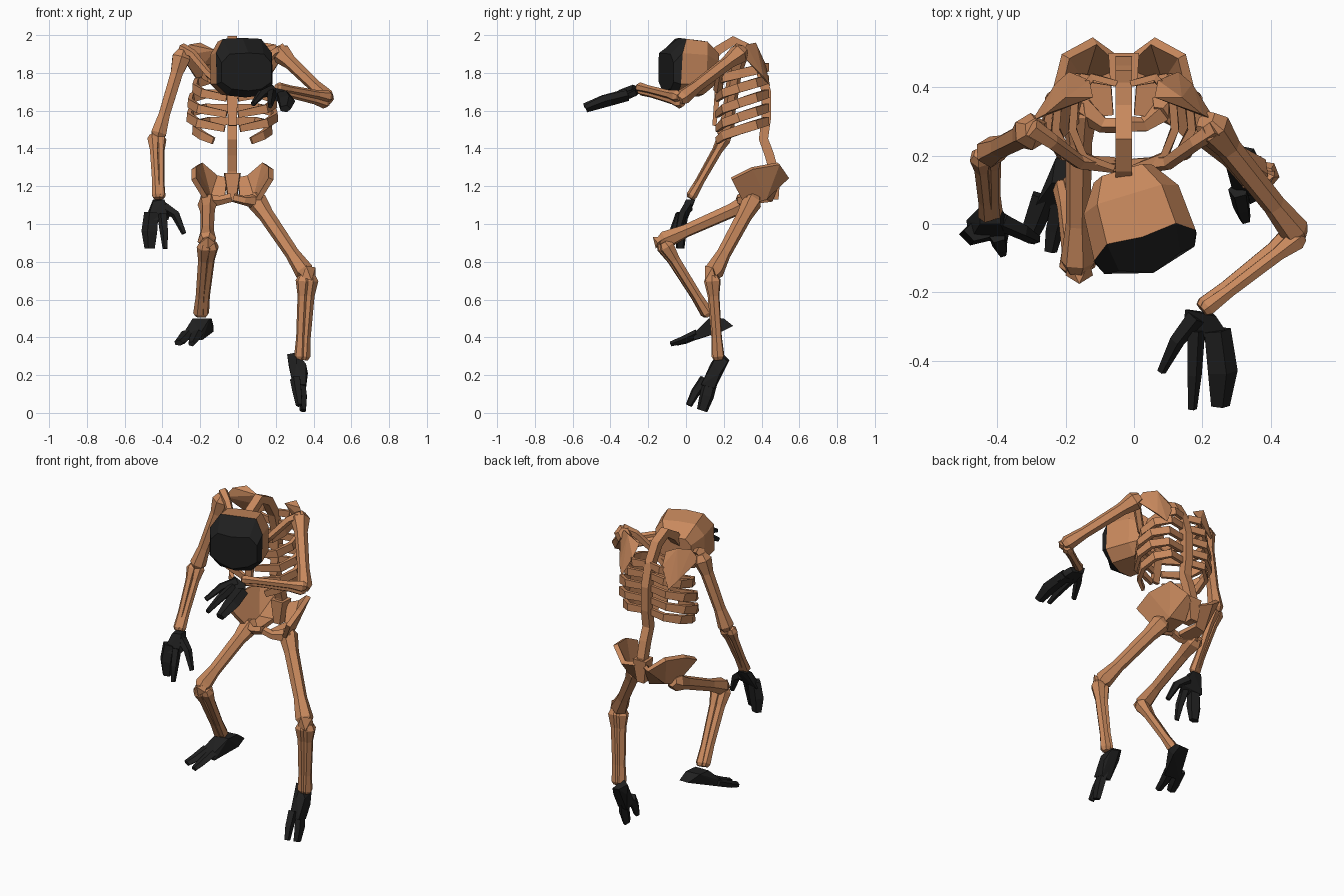
import bpy, bmesh, math
from mathutils import Vector


def material(name, rgb):
    m = bpy.data.materials.new(name)
    m.diffuse_color = (*rgb, 1)
    return m


BONE = material("tan_bone", (0.58, 0.25, 0.11))
BLACK = material("black", (0.014, 0.014, 0.014))


def finish(name, bm, *mats):
    bmesh.ops.recalc_face_normals(bm, faces=bm.faces[:])
    me = bpy.data.meshes.new(name)
    bm.to_mesh(me)
    bm.free()
    ob = bpy.data.objects.new(name, me)
    bpy.context.collection.objects.link(ob)
    for m in mats:
        me.materials.append(m)
    return ob


def skin(bm, rings):
    """Bridge rings of points and cap both ends."""
    vs = [[bm.verts.new(p) for p in r] for r in rings]
    n = len(vs[0])
    for a, b in zip(vs, vs[1:]):
        for i in range(n):
            bm.faces.new((a[i], a[(i + 1) % n], b[(i + 1) % n], b[i]))
    bm.faces.new(vs[0])
    bm.faces.new(vs[-1])


def tube(name, pts, radii, mat=BONE, n=6, flat=(1, 1), up=(0, 0, 1)):
    """Faceted tube along a path; flat scales the side and up widths."""
    pts = [Vector(p) for p in pts]
    rings = []
    for i, p in enumerate(pts):
        t = (pts[min(i + 1, len(pts) - 1)] - pts[max(i - 1, 0)]).normalized()
        s = t.cross(Vector(up)).normalized()
        u = s.cross(t)
        ring = []
        for k in range(n):
            a = 2 * math.pi * (k + 0.5) / n
            ring.append(p + radii[i] * (s * flat[0] * math.cos(a) + u * flat[1] * math.sin(a)))
        rings.append(ring)
    bm = bmesh.new()
    skin(bm, rings)
    return finish(name, bm, mat)


def hull(name, pts, mat=BONE):
    bm = bmesh.new()
    for p in pts:
        bm.verts.new(p)
    res = bmesh.ops.convex_hull(bm, input=bm.verts[:])
    junk = {g for g in res["geom_interior"] + res["geom_unused"] if isinstance(g, bmesh.types.BMVert)}
    bmesh.ops.delete(bm, geom=list(junk), context='VERTS')
    return finish(name, bm, mat)


def sheet(name, pts, faces, thick):
    bm = bmesh.new()
    vs = [bm.verts.new(p) for p in pts]
    for f in faces:
        bm.faces.new([vs[i] for i in f])
    ob = finish(name, bm, BONE)
    mod = ob.modifiers.new("thickness", 'SOLIDIFY')
    mod.thickness, mod.offset = thick, 0
    return ob


def bone(name, a, b, r0, rm, r1):
    """Long bone: knobs at both ends and a thin shaft."""
    a, b = Vector(a), Vector(b)
    d = (b - a).normalized()
    pts = [a - d * r0 * 0.7, a, a.lerp(b, 0.2), a.lerp(b, 0.75), b, b + d * r1 * 0.6]
    return tube(name, pts, [r0 * 0.6, r0, rm * 1.1, rm, r1, r1 * 0.65], up=(0.3, 0.2, 1))


def double_bone(name, a, b, r, gap):
    """Pair of thin parallel bones between shared end knobs."""
    a, b, g = Vector(a), Vector(b), Vector(gap)
    bone(name + "_inner", a - g, b - g * 0.6, r * 1.3, r * 0.8, r)
    bone(name + "_outer", a + g, b + g * 0.6, r * 1.3, r * 0.8, r)


# Skull: lofted block with a black face mask, turned slightly sideways
fwd, side = Vector((0.29, -0.957, 0)), Vector((0.957, 0.29, 0))
centre = Vector((0.01, 0.01, 0))
# columns: half width, bottom, top, depth low, depth high, crease push
sections = [(0.09, 1.74, 1.90, -0.14, -0.155, 0), (0.145, 1.685, 1.965, -0.06, -0.08, 0),
            (0.155, 1.68, 1.98, 0.085, 0.04, 0.01), (0.138, 1.715, 1.90, 0.12, 0.125, 0.035)]
rings = []
for w, zb, zt, sl, sh, push in sections:
    h = zt - zb
    half = [(w * 0.6, zb, sl), (w, zb + h * 0.2, sl), (w, zt - h * 0.25, sl * 0.8 + sh * 0.2), (w * 0.68, zt, sh)]
    prof = [(0, zb - 0.01, sl + push)] + half + [(0, zt + 0.005, sh + push)] + [(-u, z, s) for u, z, s in half[::-1]]
    rings.append([centre + side * u + fwd * s + Vector((0, 0, z)) for u, z, s in prof])
bm = bmesh.new()
skin(bm, rings)
head = finish("skull", bm, BONE, BLACK)
for p in head.data.polygons:
    p.material_index = int((p.center - centre).dot(fwd) > 0.055)

# Spine, sternum and tail bone
CX = -0.03
tube("spine", [(CX, 0.10, 1.84), (CX, 0.17, 1.92), (CX, 0.25, 1.97), (CX, 0.33, 1.93), (CX, 0.39, 1.83),
               (CX, 0.425, 1.70), (CX, 0.425, 1.56), (CX, 0.41, 1.45), (CX, 0.44, 1.37), (CX, 0.465, 1.28),
               (CX, 0.46, 1.13)], [0.035] * 10 + [0.025], n=4, up=(1, 0, 0))
tube("sternum", [(CX, 0.15, 1.52), (CX, 0.17, 1.73)], [0.03, 0.045], n=4, flat=(1, 0.5), up=(0, 1, 0))
hull("sacrum", [(CX + sx * w, y, z) for sx in (-1, 1) for w, y, z in
                [(0.04, 0.42, 1.27), (0.045, 0.50, 1.27), (0.02, 0.42, 1.13), (0.025, 0.49, 1.13)]])

# Ribs: flat sloping hoops, each mirrored about the spine
for i, (w, z, drop, front) in enumerate([(0.15, 1.83, 0.07, 0.03), (0.20, 1.765, 0.09, 0.03),
                                         (0.225, 1.69, 0.10, 0.03), (0.23, 1.615, 0.10, 0.04),
                                         (0.20, 1.545, 0.095, 0.10)]):
    for tag, s in (("left", 1), ("right", -1)):
        path = [(0.02, 0.41, z), (w * 0.6, 0.43, z), (w * 0.94, 0.37, z - drop * 0.2),
                (w, 0.28, z - drop * 0.5), (w * 0.8, 0.20, z - drop * 0.8), (front, 0.165, z - drop * 1.1)]
        tube(f"rib_{tag}_{i + 1}", [(CX + s * x, y, zz) for x, y, zz in path],
             [0.026, 0.03, 0.033, 0.033, 0.031, 0.024], n=4, flat=(0.5, 1.05))

# Shoulder blades, collar bones and pelvis wings on both sides
for tag, s in (("left", 1), ("right", -1)):
    def P(x, y, z):
        return (CX + s * x, y, z)
    hull("shoulder_blade_" + tag, [P(0.09, 0.37, 1.92), P(0.10, 0.42, 1.85), P(0.16, 0.445, 1.73), P(0.20, 0.41, 1.78),
                                   P(0.27, 0.30, 1.89), P(0.23, 0.32, 1.95), P(0.17, 0.37, 1.96), P(0.24, 0.33, 1.86),
                                   P(0.14, 0.37, 1.86)])
    tube("collar_bone_" + tag, [P(0.27, 0.28, 1.93), P(0.21, 0.24, 1.90), P(0.13, 0.18, 1.80), P(0.03, 0.17, 1.71)],
         [0.03, 0.024, 0.022, 0.026], n=5)
    sheet("pelvis_wing_" + tag,
          [P(0.03, 0.49, 1.24), P(0.085, 0.535, 1.25), P(0.17, 0.49, 1.32), P(0.205, 0.35, 1.295),
           P(0.205, 0.24, 1.24), P(0.125, 0.31, 1.11), P(0.03, 0.32, 1.13), P(0.04, 0.45, 1.13), P(0.12, 0.42, 1.14)],
          [(0, 1, 8, 7), (1, 2, 8), (2, 3, 8), (3, 4, 5, 8), (5, 6, 7, 8)], 0.028)
    tube("pubic_bone_" + tag, [P(0.005, 0.29, 1.14), P(0.06, 0.29, 1.125), P(0.14, 0.35, 1.12)],
         [0.025, 0.025, 0.045], n=5)

# Arms: one hanging, one bent forwards
bone("upper_arm_right", (-0.30, 0.27, 1.88), (-0.42, 0.21, 1.48), 0.055, 0.034, 0.046)
double_bone("forearm_right", (-0.43, 0.20, 1.45), (-0.42, 0.03, 1.15), 0.026, (0.018, 0.006, 0))
bone("upper_arm_left", (0.23, 0.28, 1.90), (0.47, -0.02, 1.67), 0.055, 0.034, 0.044)
double_bone("forearm_left", (0.465, -0.04, 1.66), (0.21, -0.24, 1.715), 0.026, (0.008, -0.008, 0.016))

# Legs: one lifted, one stretched down
bone("thigh_right", (-0.16, 0.33, 1.11), (-0.165, -0.11, 0.915), 0.055, 0.036, 0.05)
double_bone("shin_right", (-0.16, -0.11, 0.88), (-0.195, 0.11, 0.53), 0.032, (0.018, 0.008, 0))
bone("thigh_left", (0.10, 0.35, 1.12), (0.35, 0.15, 0.75), 0.055, 0.038, 0.052)
double_bone("shin_left", (0.365, 0.14, 0.70), (0.34, 0.17, 0.30), 0.033, (0.018, 0.004, 0))
hull("kneecap_left", [(0.34, 0.10, 0.72), (0.39, 0.10, 0.70), (0.41, 0.14, 0.77), (0.36, 0.10, 0.78), (0.41, 0.16, 0.70),
                      (0.36, 0.16, 0.74)])
hull("kneecap_right", [(-0.20, -0.15, 0.90), (-0.12, -0.15, 0.90), (-0.16, -0.175, 0.93), (-0.16, -0.16, 0.87),
                       (-0.19, -0.11, 0.93), (-0.13, -0.11, 0.93)])


def finger(name, pts, radii, flat=(1, 1), up=(0, 0, 1)):
    tube(name, pts, radii, BLACK, 5, flat, up)


# Hanging hand: palm, joined fingers, single finger, thumb
hull("palm_right", [(-0.45, 0.05, 1.13), (-0.39, 0.05, 1.13), (-0.45, 0.0, 1.12), (-0.39, 0.0, 1.13),
                    (-0.49, 0.01, 1.03), (-0.36, 0.0, 1.05), (-0.48, -0.05, 1.02), (-0.37, -0.05, 1.02)], BLACK)
finger("joined_fingers_right", [(-0.455, -0.02, 1.06), (-0.465, -0.03, 0.96), (-0.465, -0.03, 0.87)],
       [0.042, 0.046, 0.03], (1, 0.75), (0, 1, 0))
finger("single_finger_right", [(-0.40, -0.03, 1.05), (-0.39, -0.065, 0.96), (-0.385, -0.085, 0.87)],
       [0.028, 0.024, 0.014], up=(0, 1, 0))
finger("thumb_right", [(-0.39, 0.01, 1.09), (-0.33, -0.02, 1.05), (-0.285, -0.045, 0.95)],
       [0.03, 0.025, 0.014], up=(0, 1, 0))

# Raised hand
hull("palm_left", [(0.15, -0.25, 1.73), (0.24, -0.27, 1.71), (0.16, -0.25, 1.69), (0.23, -0.26, 1.68),
                   (0.14, -0.33, 1.70), (0.28, -0.33, 1.68), (0.16, -0.33, 1.66), (0.27, -0.35, 1.64)], BLACK)
finger("joined_fingers_left", [(0.24, -0.31, 1.68), (0.255, -0.43, 1.65), (0.25, -0.53, 1.61)],
       [0.043, 0.048, 0.03], (1, 0.7))
finger("single_finger_left", [(0.18, -0.31, 1.69), (0.175, -0.44, 1.66), (0.17, -0.54, 1.625)], [0.028, 0.023, 0.014])
finger("thumb_left", [(0.18, -0.27, 1.71), (0.125, -0.34, 1.69), (0.08, -0.43, 1.635)], [0.03, 0.024, 0.014])

# Lifted foot with toes
hull("foot_right", [(-0.24, 0.12, 0.50), (-0.15, 0.12, 0.50), (-0.23, 0.19, 0.50), (-0.14, 0.20, 0.50),
                    (-0.13, 0.25, 0.46), (-0.19, 0.25, 0.46), (-0.13, 0.19, 0.43), (-0.29, 0.05, 0.42),
                    (-0.20, 0.04, 0.42), (-0.29, 0.05, 0.385), (-0.19, 0.04, 0.385)], BLACK)
finger("joined_toes_right", [(-0.265, 0.08, 0.42), (-0.295, 0.0, 0.385), (-0.315, -0.05, 0.37)],
       [0.04, 0.034, 0.026], (1, 0.6))
finger("big_toe_right", [(-0.215, 0.06, 0.42), (-0.235, -0.02, 0.385), (-0.245, -0.08, 0.365)],
       [0.034, 0.028, 0.02], (1, 0.7))

# Stretched foot with toes
hull("foot_left", [(0.26, 0.20, 0.31), (0.31, 0.17, 0.32), (0.30, 0.23, 0.28), (0.35, 0.22, 0.27),
                   (0.36, 0.14, 0.26), (0.31, 0.13, 0.26), (0.27, 0.19, 0.24), (0.37, 0.18, 0.21),
                   (0.29, 0.09, 0.15), (0.36, 0.08, 0.15), (0.30, 0.15, 0.12), (0.36, 0.15, 0.13)], BLACK)
finger("joined_toes_left", [(0.335, 0.13, 0.17), (0.345, 0.11, 0.09), (0.345, 0.085, 0.012)],
       [0.04, 0.04, 0.03], (0.6, 1), (0, 1, 0))
finger("big_toe_left", [(0.305, 0.10, 0.18), (0.315, 0.05, 0.11), (0.325, 0.015, 0.04)],
       [0.03, 0.026, 0.018], up=(0, 1, 0))
